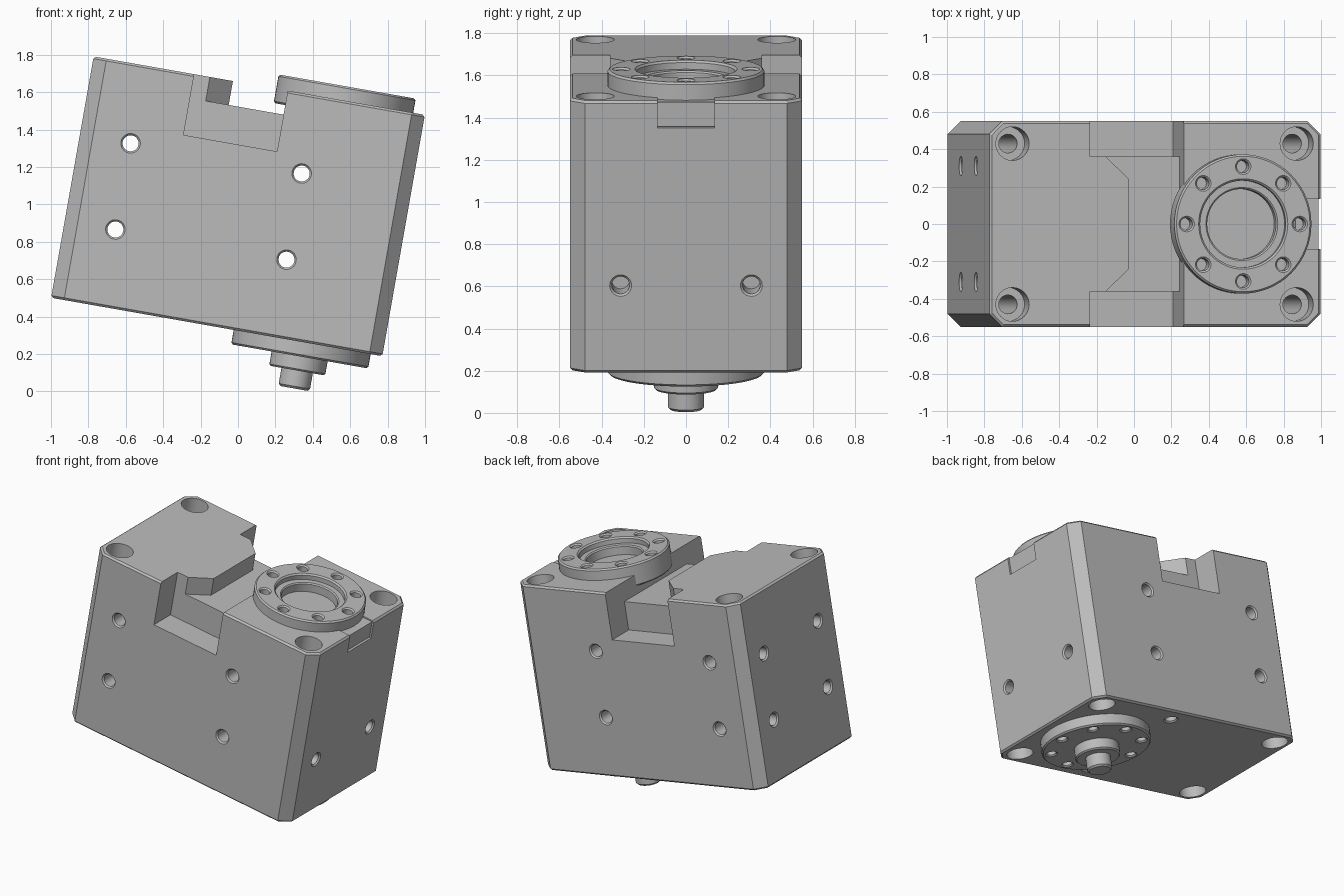
import bpy, bmesh, math
from mathutils import Matrix, Vector

if "Cube" in bpy.data.objects:
    bpy.data.objects.remove(bpy.data.objects["Cube"], do_unlink=True)

metal = bpy.data.materials.new("machined_grey")
metal.use_nodes = True
GREY = (0.50, 0.50, 0.50, 1)
metal.diffuse_color = GREY
metal.node_tree.nodes["Principled BSDF"].inputs["Base Color"].default_value = GREY

TILT = Matrix.Rotation(math.radians(10), 4, 'Y')   # whole unit leans about y
parts = []


def make(name, bm):
    bmesh.ops.recalc_face_normals(bm, faces=bm.faces)
    me = bpy.data.meshes.new(name)
    bm.to_mesh(me)
    bm.free()
    ob = bpy.data.objects.new(name, me)
    bpy.context.collection.objects.link(ob)
    me.materials.append(metal)
    return ob


def prism(name, outline, z0, z1, bevel=0):
    """Extrude an x/y outline from z0 to z1, optionally chamfering both rims."""
    bm = bmesh.new()
    face = bm.faces.new([bm.verts.new((x, y, z0)) for x, y in outline])
    ext = bmesh.ops.extrude_face_region(bm, geom=[face])["geom"]
    bmesh.ops.translate(bm, vec=(0, 0, z1 - z0),
                        verts=[v for v in ext if isinstance(v, bmesh.types.BMVert)])
    if bevel:
        rims = [e for e in bm.edges if abs(e.verts[0].co.z - e.verts[1].co.z) < 1e-5]
        bmesh.ops.bevel(bm, geom=rims, offset=bevel, segments=1, affect='EDGES')
    return make(name, bm)


def box(name, x0, x1, y0, y1, z0, z1):
    return prism(name, [(x0, y0), (x1, y0), (x1, y1), (x0, y1)], z0, z1)


def lathe(name, profile, loc, axis=(0, 0, 1), n=32):
    """Revolve (radius, height) points about an axis; ends are capped."""
    bm = bmesh.new()
    rings = [[bm.verts.new((r * math.cos(k * math.tau / n), r * math.sin(k * math.tau / n), h))
              for k in range(n)] for r, h in profile]
    for a, b in zip(rings, rings[1:]):
        for k in range(n):
            bm.faces.new((a[k], a[(k + 1) % n], b[(k + 1) % n], b[k]))
    bm.faces.new(rings[0])
    bm.faces.new(rings[-1])
    rot = Vector((0, 0, 1)).rotation_difference(Vector(axis)).to_matrix().to_4x4()
    bm.transform(Matrix.Translation(loc) @ rot)
    return make(name, bm)


def cut(ob, cutter):
    mod = ob.modifiers.new("cut", 'BOOLEAN')
    mod.operation, mod.solver, mod.object = 'DIFFERENCE', 'EXACT', cutter
    bpy.context.view_layer.objects.active = ob
    bpy.ops.object.modifier_apply(modifier=mod.name)
    bpy.data.objects.remove(cutter, do_unlink=True)


def drill(ob, loc, into, r, depth, sink=0.01, n=24):
    """Blind hole with a chamfered mouth, bored from loc along 'into'."""
    cut(ob, lathe("drill", [(r + 2 * sink, -sink), (r, sink), (r, depth)], loc, into, n))


# Main housing: chamfered vertical corners and finely broken rims
L, R, B, T, W, C = -1.071, 0.727, 0.32, 1.63, 0.55, 0.07
outline = [(L + C, -W), (R - C, -W), (R, -W + C), (R, W - C),
           (R - C, W), (L + C, W), (L, W - C), (L, -W + C)]
body = prism("housing", outline, B, T, 0.012)
parts.append(body)

# Cross slot: deep side notches and a shallow middle with a chamfered tongue
for s in (-1, 1):
    y = sorted((s * 0.36, s * 0.8))
    cut(body, box("notch", -0.525, -0.017, y[0], y[1], 1.30, 2))
cut(body, prism("slot", [(-0.017, -0.5), (-0.017, 0.5), (-0.44, 0.5), (-0.44, 0.36),
                         (-0.315, 0.24), (-0.315, -0.24), (-0.44, -0.36), (-0.44, -0.5)], 1.50, 2))

# Seat for the upper flange and the key channel beside it
FX, FR = 0.292, 0.372
cut(body, lathe("seat", [(FR - 0.003, 1.555), (FR - 0.003, 2)], (FX, 0, 0), n=64))
cut(body, box("channel", 0.6, 0.9, -0.135, 0.135, 1.50, 2))
parts.append(box("key_plug", 0.59, R - 0.012, -0.134, 0.134, 1.505, T - 0.008))

# Corner bolt holes, counterbored at both ends
for x in (-0.947, 0.596):
    for y in (-0.43, 0.43):
        cut(body, lathe("bolt", [(0.09, B - 0.1), (0.09, B + 0.14), (0.05, B + 0.14),
                                 (0.05, T - 0.14), (0.09, T - 0.14), (0.09, T + 0.1)], (x, y, 0)))

# Cross holes right through front to back
for x in (-0.796, 0.133):
    for z in (0.739, 1.207):
        cut(body, lathe("cross", [(0.062, -W - 0.01), (0.043, -W + 0.01),
                                  (0.043, W - 0.01), (0.062, W + 0.01)], (x, 0, z), (0, 1, 0), 24))

# Blind mounting holes in both ends and the base
for y in (-0.31, 0.31):
    drill(body, (R, y, 0.741), (-1, 0, 0), 0.042, 0.15)
    for z in (0.741, 1.207):
        drill(body, (L, y, z), (1, 0, 0), 0.042, 0.15)
for y in (-0.43, 0.43):
    drill(body, (-0.02, y, B), (0, 0, 1), 0.04, 0.15)

# Upper flange with a stepped bore
top = lathe("upper_flange", [(FR - 0.01, 1.552), (FR, 1.562), (FR, 1.697), (FR - 0.01, 1.707),
                             (0.242, 1.707), (0.232, 1.697), (0.232, 1.665), (0.195, 1.665),
                             (0.187, 1.657), (0.187, 1.60)], (FX, 0, 0), n=64)
# Lower flange
low = lathe("lower_flange", [(FR - 0.01, 0.242), (FR, 0.252), (FR, 0.34)], (FX, 0, 0), n=64)
parts += [top, low]

# Ring of eight holes in each flange
for k in range(8):
    a = k * math.tau / 8
    x, y = FX + 0.307 * math.cos(a), 0.307 * math.sin(a)
    drill(top, (x, y, 1.707), (0, 0, -1), 0.033, 0.09, 0.009)
    drill(low, (x, y, 0.242), (0, 0, 1), 0.033, 0.07, 0.009)

# Hub and drive shaft below
parts.append(lathe("hub", [(0.143, 0.165), (0.152, 0.174), (0.152, 0.25)], (FX, 0, 0), n=48))
parts.append(lathe("drive_shaft", [(0.073, 0.068), (0.085, 0.08), (0.085, 0.18)], (FX, 0, 0), n=40))

# Lean everything and shade
for ob in parts:
    ob.data.transform(TILT)
    bpy.ops.object.select_all(action='DESELECT')
    ob.select_set(True)
    bpy.context.view_layer.objects.active = ob
    bpy.ops.object.shade_smooth_by_angle(angle=math.radians(25))
